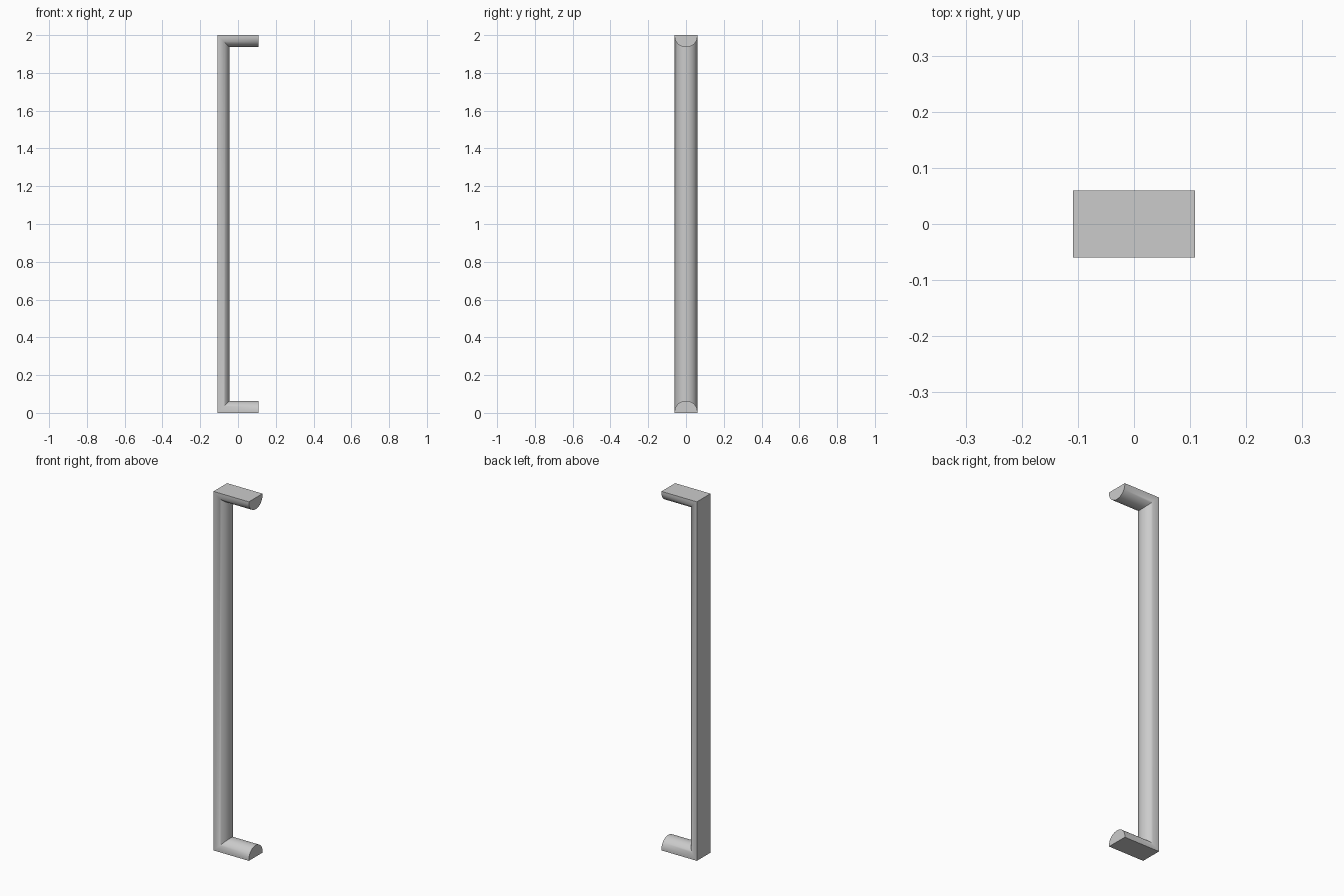
import bpy, bmesh, math

if "Cube" in bpy.data.objects:
    bpy.data.objects.remove(bpy.data.objects["Cube"])

HALF_LEN, HALF_W, HEIGHT = 0.109, 0.06, 2.0
RIM, DOME = 0.008, 0.056      # straight rim, then rounded inner side
SEGS = 20

# D-shaped cross-section as (y, depth from the flat outer face)
profile = [(-HALF_W, 0.0)]
for i in range(SEGS + 1):
    a = math.pi * (1 - i / SEGS)
    profile.append((HALF_W * math.cos(a), RIM + DOME * math.sin(a)))
profile.append((HALF_W, 0.0))

# Stations along the C-shaped path; corners are mitred by the depth offset
stations = [
    lambda y, d: (HALF_LEN, y, d),
    lambda y, d: (-HALF_LEN + d, y, d),
    lambda y, d: (-HALF_LEN + d, y, HEIGHT - d),
    lambda y, d: (HALF_LEN, y, HEIGHT - d),
]

bm = bmesh.new()
rings = [[bm.verts.new(place(y, d)) for y, d in profile] for place in stations]
n = len(profile)
for r0, r1 in zip(rings, rings[1:]):
    for i in range(n):
        j = (i + 1) % n
        bm.faces.new((r0[i], r0[j], r1[j], r1[i]))
# Flat end caps
bm.faces.new(rings[0])
bm.faces.new(rings[-1])
bmesh.ops.recalc_face_normals(bm, faces=bm.faces)

# Pull handle
mesh = bpy.data.meshes.new("pull_handle")
bm.to_mesh(mesh)
bm.free()
handle = bpy.data.objects.new("pull_handle", mesh)
bpy.context.collection.objects.link(handle)
bpy.context.view_layer.objects.active = handle
handle.select_set(True)
bpy.ops.object.shade_smooth_by_angle(angle=math.radians(35))
